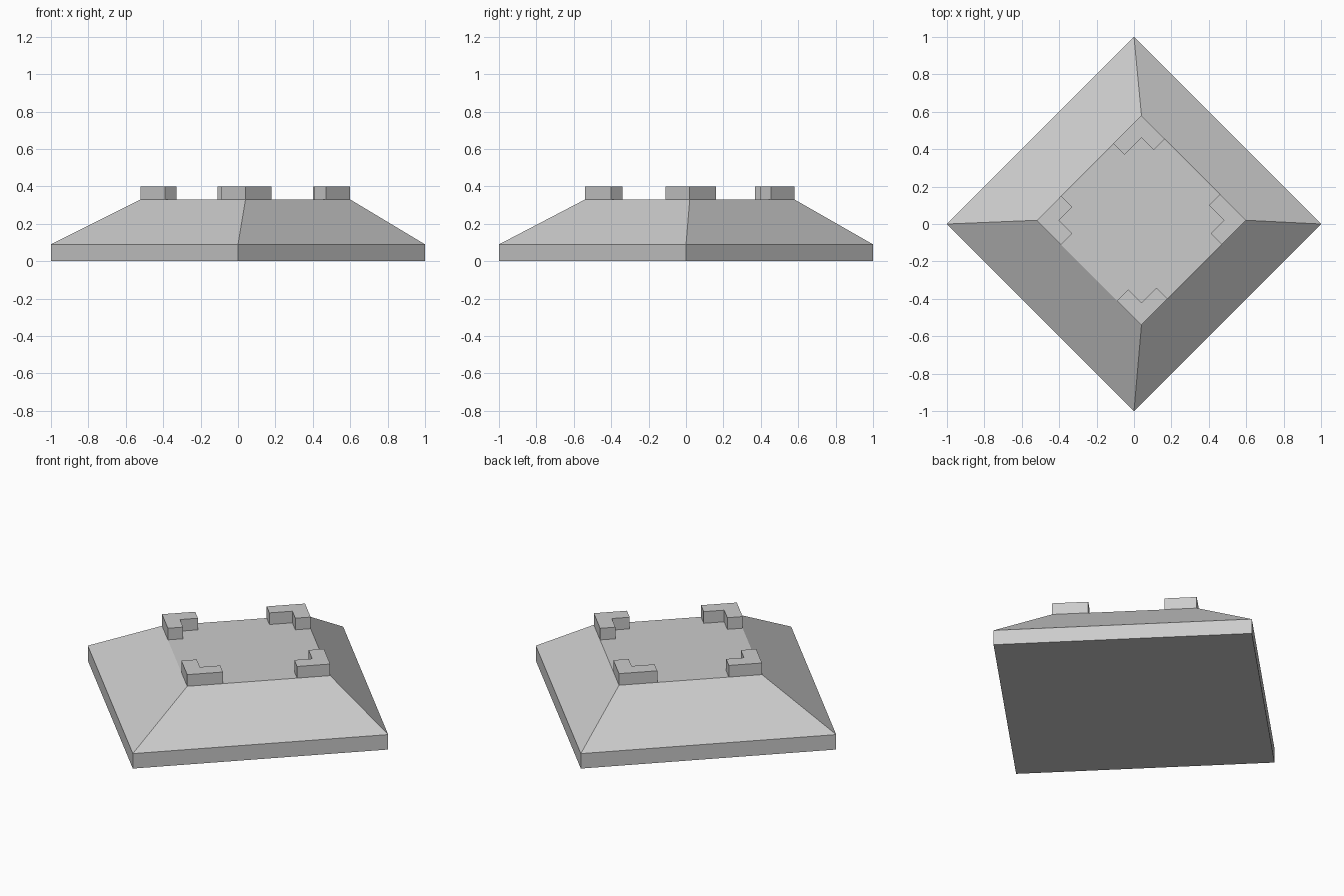
import bpy
import bmesh
from mathutils import Vector

cube = bpy.data.objects.get("Cube")
if cube:
    bpy.data.objects.remove(cube, do_unlink=True)

stone = bpy.data.materials.new("plain grey")
stone.use_nodes = True
grey = (0.6, 0.6, 0.6, 1)
stone.diffuse_color = grey
stone.node_tree.nodes["Principled BSDF"].inputs["Base Color"].default_value = grey


def loft(name, layers):
    """Closed solid through matching outlines, each given as (points, height)."""
    bm = bmesh.new()
    rings = [[bm.verts.new((p[0], p[1], z)) for p in pts] for pts, z in layers]
    n = len(rings[0])
    for low, high in zip(rings, rings[1:]):
        for i in range(n):
            j = (i + 1) % n
            bm.faces.new((low[i], low[j], high[j], high[i]))
    bm.faces.new(rings[0][::-1])
    bm.faces.new(rings[-1])
    bmesh.ops.recalc_face_normals(bm, faces=bm.faces)
    mesh = bpy.data.meshes.new(name)
    bm.to_mesh(mesh)
    bm.free()
    mesh.materials.append(stone)
    obj = bpy.data.objects.new(name, mesh)
    bpy.context.collection.objects.link(obj)
    return obj


compass = {"right": Vector((1, 0)), "back": Vector((0, 1)),
           "left": Vector((-1, 0)), "front": Vector((0, -1))}
centre = Vector((0.04, 0.02))
TOP_RADIUS, DECK, RIM, WALL = 0.56, 0.33, 0.40, 0.06

# Diamond plinth with sloping sides and an off-centre deck
outline = list(compass.values())
deck = [centre + d * TOP_RADIUS for d in outline]
loft("sloped_base", [(outline, 0), (outline, 0.09), (deck, DECK)])

# L-shaped parapet on each deck corner: arm lengths clockwise, anticlockwise
arms = {"right": (0.13, 0.14), "back": (0.125, 0.15),
        "left": (0.13, 0.13), "front": (0.13, 0.14)}
for side, d in compass.items():
    across = Vector((-d.y, d.x))
    u, v = -d - across, -d + across
    a, b = arms[side]
    apex = centre + d * TOP_RADIUS
    steps = [(0, 0), (a, 0), (a, WALL), (WALL, WALL), (WALL, b), (0, b)]
    pts = [apex + u * s + v * t for s, t in steps]
    # The foot sinks slightly into the deck
    loft(side + "_parapet", [(pts, DECK - 0.002), (pts, RIM)])
